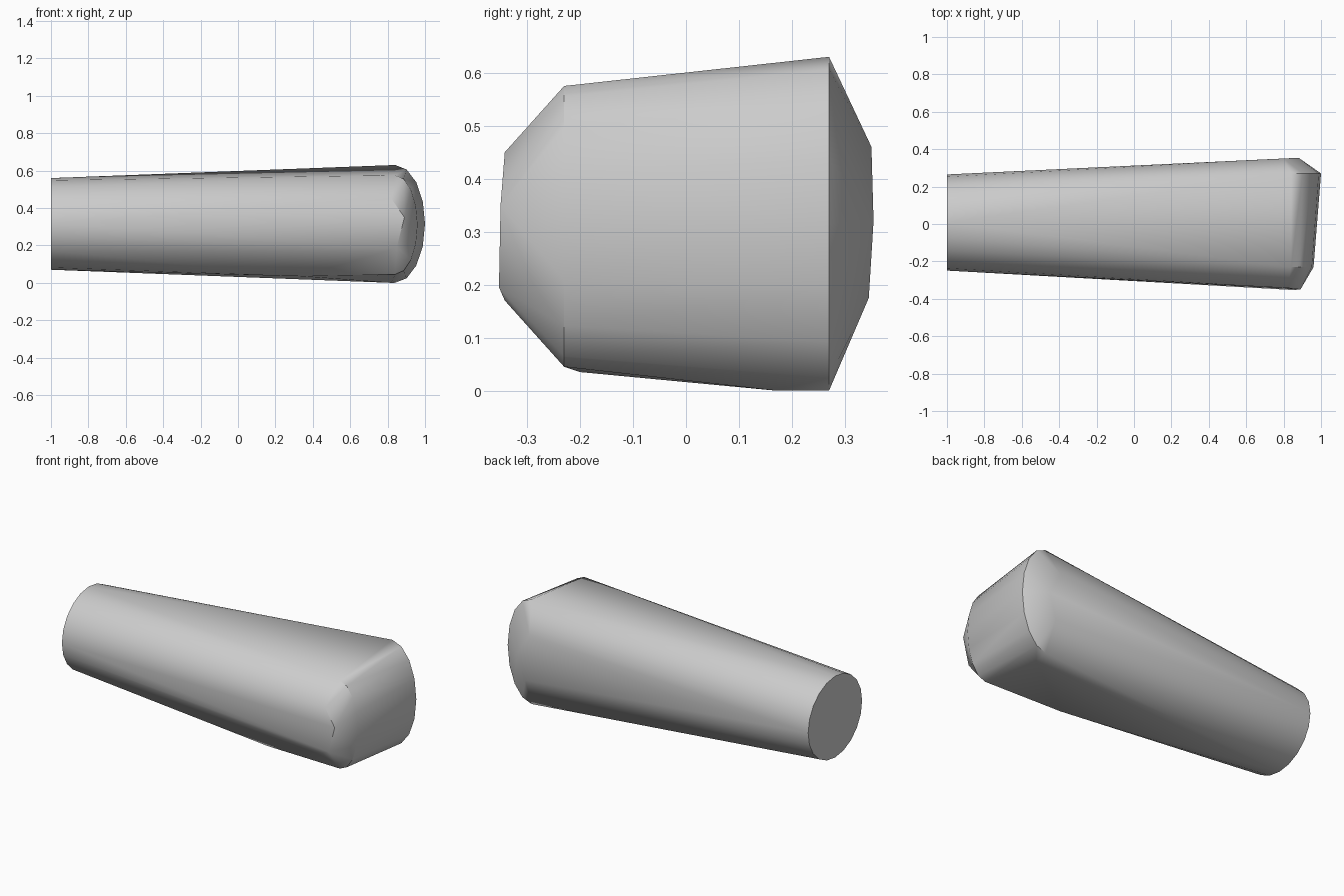
import bpy
import bmesh
from math import cos, sin, pi, radians

cube = bpy.data.objects.get("Cube")
if cube:
    bpy.data.objects.remove(cube, do_unlink=True)


def material(name, colour):
    mat = bpy.data.materials.new(name)
    mat.use_nodes = True
    mat.diffuse_color = colour
    mat.node_tree.nodes["Principled BSDF"].inputs["Base Color"].default_value = colour
    return mat


def half_round(y, x, z, reach, height, steps=8):
    """Half ellipse facing +x, standing in a plane of constant y."""
    return [(x + reach * cos(a), y, z + height * sin(a))
            for a in (-pi / 2 + pi * i / steps for i in range(steps + 1))]


# round cut end
sides = 20
points = [(-1, 0.008 + 0.257 * cos(2 * pi * i / sides), 0.315 + 0.245 * sin(2 * pi * i / sides))
          for i in range(sides)]

# knuckle rims, smaller at the front
points += half_round(-0.23, 0.84, 0.31, 0.12, 0.265)
points += half_round(0.27, 0.84, 0.315, 0.16, 0.315)

# cheeks that bulge beyond the rims
points += [(0.82, -0.342, 0.45), (0.89, -0.35, 0.35), (0.85, -0.353, 0.195), (0.80, -0.342, 0.17)]
points += [(0.80, 0.35, 0.46), (0.88, 0.354, 0.32), (0.83, 0.345, 0.175)]

# underside corners
points += [(0.34, -0.2, 0.035), (0.82, 0.17, 0.0)]

# skin the limb over its sections
bm = bmesh.new()
for p in points:
    bm.verts.new(p)
result = bmesh.ops.convex_hull(bm, input=bm.verts)
loose = {g for g in result["geom_interior"] + result["geom_unused"]
         if isinstance(g, bmesh.types.BMVert)}
bmesh.ops.delete(bm, geom=list(loose), context="VERTS")
bmesh.ops.dissolve_limit(bm, angle_limit=radians(0.5), verts=bm.verts, edges=bm.edges)
bmesh.ops.recalc_face_normals(bm, faces=bm.faces)

mesh = bpy.data.meshes.new("limb_segment")
bm.to_mesh(mesh)
bm.free()
mesh.materials.append(material("plain grey", (0.6, 0.6, 0.6, 1)))
limb = bpy.data.objects.new("limb_segment", mesh)
bpy.context.collection.objects.link(limb)
bpy.ops.object.select_all(action="DESELECT")
limb.select_set(True)
bpy.context.view_layer.objects.active = limb
bpy.ops.object.shade_smooth_by_angle(angle=radians(30))
